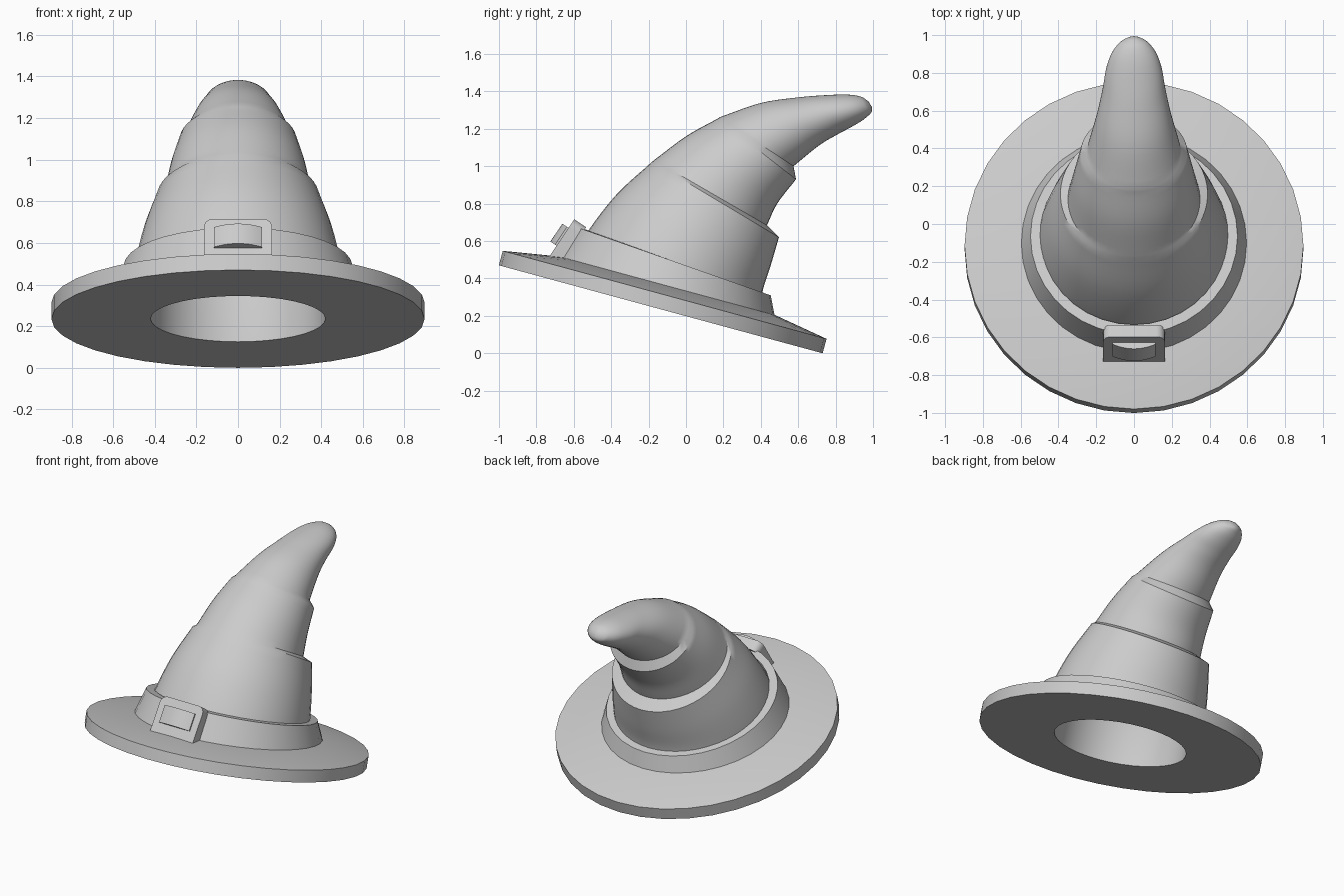
import bpy, bmesh, math
from mathutils import Vector, Matrix

if "Cube" in bpy.data.objects:
    bpy.data.objects.remove(bpy.data.objects["Cube"])

grey = bpy.data.materials.new("light_grey")
grey.diffuse_color = (0.6, 0.6, 0.6, 1)
grey.use_nodes = True
grey.node_tree.nodes["Principled BSDF"].inputs["Base Color"].default_value = grey.diffuse_color

# Tilted frame of the brim: origin at the centre of its underside
TILT = Matrix.Translation((0, -0.135, 0.235)) @ Matrix.Rotation(math.radians(-15.2), 4, 'X')


def finish(name, bm, angle=30):
    bmesh.ops.recalc_face_normals(bm, faces=bm.faces)
    mesh = bpy.data.meshes.new(name)
    bm.to_mesh(mesh)
    bm.free()
    mesh.materials.append(grey)
    ob = bpy.data.objects.new(name, mesh)
    bpy.context.collection.objects.link(ob)
    bpy.ops.object.select_all(action='DESELECT')
    ob.select_set(True)
    bpy.context.view_layer.objects.active = ob
    bpy.ops.object.shade_smooth_by_angle(angle=math.radians(angle))
    return ob


def loft(name, loops, closed=False, tip=None, angle=30):
    """Skin a list of point loops; optionally join the ends or close at a tip."""
    bm = bmesh.new()
    rings = [[bm.verts.new(p) for p in loop] for loop in loops]
    n = len(rings[0])
    pairs = list(zip(rings, rings[1:])) + ([(rings[-1], rings[0])] if closed else [])
    for a, b in pairs:
        for i in range(n):
            j = (i + 1) % n
            bm.faces.new((a[i], a[j], b[j], b[i]))
    if tip is not None:
        t = bm.verts.new(tip)
        for i in range(n):
            bm.faces.new((rings[-1][i], rings[-1][(i + 1) % n], t))
    return finish(name, bm, angle)


def circle(r, height, slant=0.0, n=36):
    """Ring in the brim frame; slant lowers the back and lifts the front."""
    pts = []
    for i in range(n):
        a = 2 * math.pi * i / n
        x, y = r * math.cos(a), r * math.sin(a)
        pts.append(TILT @ Vector((x, y, height - slant * y / r)))
    return pts


def section(ring, scale=1.0, n=48):
    """Elliptical ring through a front point and a back point, with half width w."""
    fy, fz, by, bz, w = ring
    mid = Vector((0, (fy + by) / 2, (fz + bz) / 2))
    half = Vector((0, (by - fy) / 2, (bz - fz) / 2))
    return [mid + scale * (half * math.sin(a) + Vector((w * math.cos(a), 0, 0)))
            for a in (2 * math.pi * i / n for i in range(n))]


def smooth(keys, steps=5):
    """Catmull-Rom interpolation through ring parameters."""
    v = [Vector(k) for k in keys]
    v = [2 * v[0] - v[1]] + v + [2 * v[-1] - v[-2]]
    out = []
    for a, b, c, d in zip(v, v[1:], v[2:], v[3:]):
        for s in range(steps):
            t = s / steps
            out.append(0.5 * (2 * b + (c - a) * t + (2 * a - 5 * b + 4 * c - d) * t * t
                              + (3 * b - a - 3 * c + d) * t ** 3))
    return out + [v[-2]]


# Brim
loft("brim", [circle(r, h) for r, h in
              ((0.42, 0), (0.897, 0), (0.897, 0.08), (0.6, 0.13), (0.46, 0.13))], closed=True)

# Hat band
loft("band", [circle(0.6, 0.12), circle(0.548, 0.266, 0.04),
              circle(0.495, 0.266, 0.04), circle(0.495, 0.12)], closed=True)

# Crown: three bent sections separated by folds at the back
# each ring: front y, front z, back y, back z, half width
lower = [(-0.59, 0.50, 0.395, 0.235, 0.505), (-0.552, 0.61, 0.413, 0.345, 0.50),
         (-0.38, 0.84, 0.453, 0.47, 0.455), (-0.18, 1.025, 0.497, 0.62, 0.39)]
middle = [(-0.17, 1.033, 0.433, 0.684, 0.35), (0.0, 1.16, 0.488, 0.80, 0.32),
          (0.17, 1.255, 0.588, 0.93, 0.282)]
upper = [(0.18, 1.262, 0.575, 1.0, 0.25), (0.40, 1.338, 0.71, 1.11, 0.20),
         (0.60, 1.368, 0.81, 1.17, 0.167), (0.75, 1.38, 0.885, 1.21, 0.148),
         (0.86, 1.383, 0.943, 1.245, 0.118), (0.935, 1.372, 0.98, 1.275, 0.075),
         (0.975, 1.347, 0.993, 1.29, 0.035)]
rings = smooth(lower) + smooth(middle) + smooth(upper)
loft("crown", [section(r) for r in rings], tip=(0, 0.995, 1.315), angle=35)

# Hollow inside, running from the brim opening up into the crown
inner = [section(r, 0.84) for r in smooth([lower[1], lower[2], middle[1], upper[1], upper[3]], 4)]
loft("lining", [circle(0.42, 0, n=48)] + inner, tip=(0, 0.85, 1.29), angle=60)

# Buckle, in its own frame: x across, y up the slope, z outward
BUCKLE = Matrix(((1, 0, 0, 0), (0, 0.56, -0.83, -0.663),
                 (0, 0.83, 0.56, 0.618), (0, 0, 0, 1)))


def prism(name, outline, direction):
    bm = bmesh.new()
    face = bm.faces.new([bm.verts.new(p) for p in outline])
    ext = bmesh.ops.extrude_face_region(bm, geom=[face])
    bmesh.ops.translate(bm, vec=direction,
                        verts=[v for v in ext['geom'] if isinstance(v, bmesh.types.BMVert)])
    bm.transform(BUCKLE)
    finish(name, bm)


# Plate with rounded upper corners
arc = [(0.118 + 0.045 * math.cos(a), 0.073 + 0.045 * math.sin(a))
       for a in (math.pi / 2 * i / 5 for i in range(6))]
outline = [(0.163, -0.118)] + arc + [(-x, y) for x, y in reversed(arc)] + [(-0.163, -0.118)]
prism("buckle_plate", [(x, y, 0) for x, y in outline], (0, 0, -0.075))

# Raised centre with a gently bowed front
bow = [(0.115 * (1 - i / 5), 0.01 + 0.03 * (1 - (1 - i / 5) ** 2)) for i in range(11)]
prism("buckle_centre", [(x, -0.052, z) for x, z in [(0.115, -0.02)] + bow + [(-0.115, -0.02)]],
      (0, 0.115, 0))
